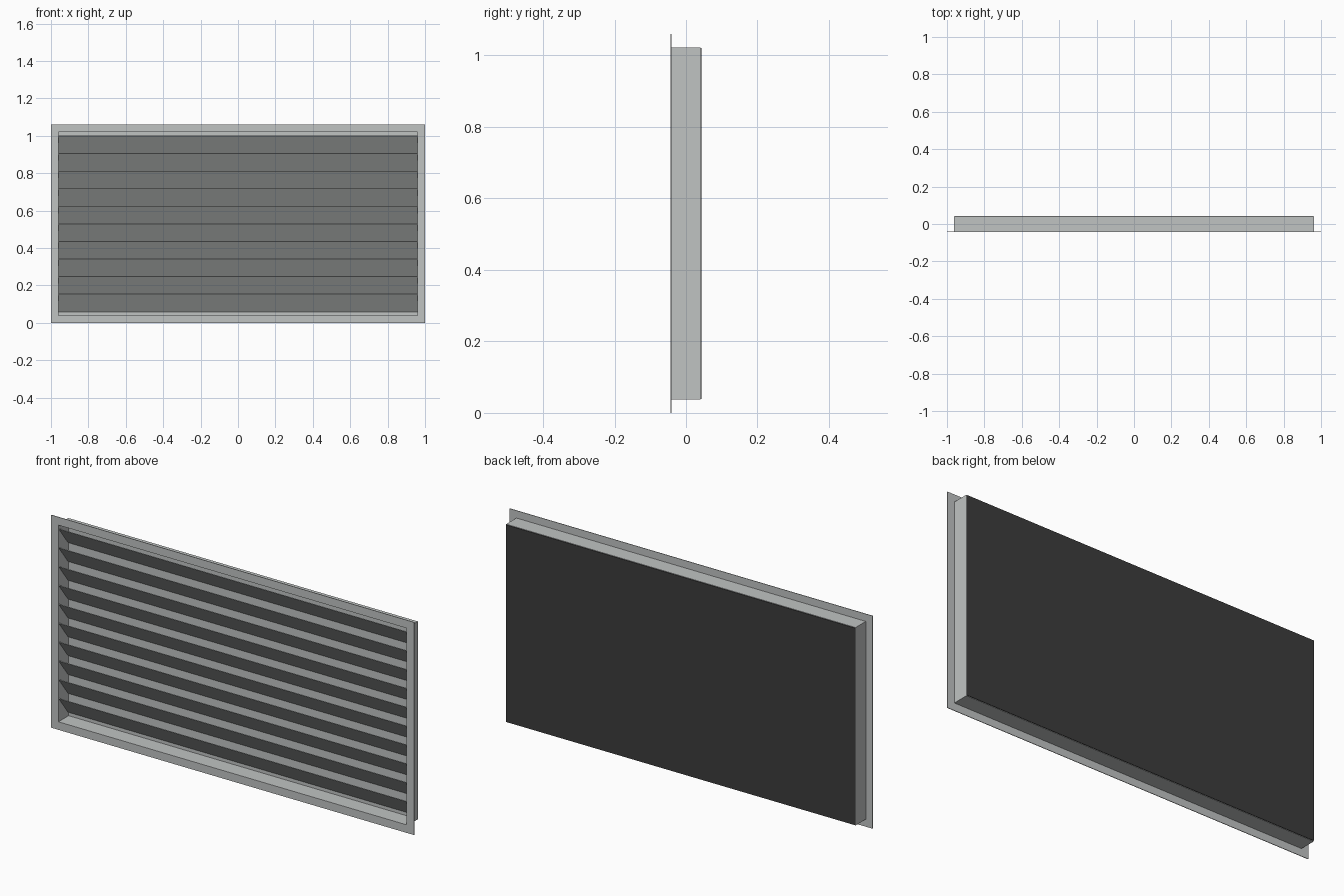
import bpy, bmesh
from mathutils import Matrix, Vector

cube = bpy.data.objects.get("Cube")
if cube:
    bpy.data.objects.remove(cube)


def material(name, color):
    m = bpy.data.materials.new(name)
    m.use_nodes = True
    m.diffuse_color = (*color, 1)
    m.node_tree.nodes["Principled BSDF"].inputs["Base Color"].default_value = (*color, 1)
    return m


GREY = material("aluminium grey", (0.53, 0.55, 0.545))
DARK = material("backing black", (0.045, 0.045, 0.045))

HEIGHT, DEPTH = 1.06, 0.043       # overall height, half depth
MID = HEIGHT / 2
BOX_X, BOX_Z = 0.963, 0.493       # half size of the recessed box
SHEET = 0.003                     # sheet metal thickness


def finish(name, bm, mat):
    bmesh.ops.recalc_face_normals(bm, faces=bm.faces)
    mesh = bpy.data.meshes.new(name)
    bm.to_mesh(mesh)
    bm.free()
    mesh.materials.append(mat)
    ob = bpy.data.objects.new(name, mesh)
    bpy.context.collection.objects.link(ob)
    return ob


def ring(name, outer, inner, y0, y1, mat):
    """Rectangular frame from half sizes, running from y0 to y1."""
    bm = bmesh.new()
    section = [(outer, y0), (outer, y1), (inner, y1), (inner, y0)]
    corners = [(-1, -1), (1, -1), (1, 1), (-1, 1)]
    rows = [[bm.verts.new((sx * h[0], y, MID + sz * h[1])) for h, y in section]
            for sx, sz in corners]
    for i in range(4):
        a, b = rows[i], rows[(i + 1) % 4]
        for j in range(4):
            k = (j + 1) % 4
            bm.faces.new((a[j], b[j], b[k], a[k]))
    return finish(name, bm, mat)


def box(name, center, size, mat, tilt=Matrix()):
    bm = bmesh.new()
    bmesh.ops.create_cube(bm, size=1)
    bm.transform(Matrix.Translation(center) @ tilt @ Matrix.Diagonal((*size, 1)))
    return finish(name, bm, mat)


# Front flange and recessed sleeve
inner = (BOX_X - SHEET, BOX_Z - SHEET)
ring("front_flange", (1, MID), inner, -DEPTH, -DEPTH + SHEET, GREY)
ring("sleeve", (BOX_X, BOX_Z), inner, -DEPTH + SHEET, DEPTH - SHEET, GREY)

# Backing: grey sheet inside, black sheet outside
box("inner_backing", (0, DEPTH - 0.005, MID), (2 * inner[0], 0.002, 2 * inner[1]), GREY)
box("rear_panel", (0, DEPTH - 0.002, MID),
    (2 * BOX_X - 0.004, 0.004, 2 * BOX_Z - 0.004), DARK)

# Sloping blades: front edge high, rear edge low
COUNT, TOP, PITCH = 10, 1.0, 0.0939
front, rear = Vector((0, -0.039, 0)), Vector((0, 0.034, -0.095))
slope = rear - front
tilt = Vector((0, 1, 0)).rotation_difference(slope).to_matrix().to_4x4()
for i in range(COUNT):
    center = (front + rear) / 2 + Vector((0, 0, TOP - i * PITCH))
    box(f"blade_{i + 1}", center, (2 * inner[0], slope.length, SHEET), GREY, tilt)
